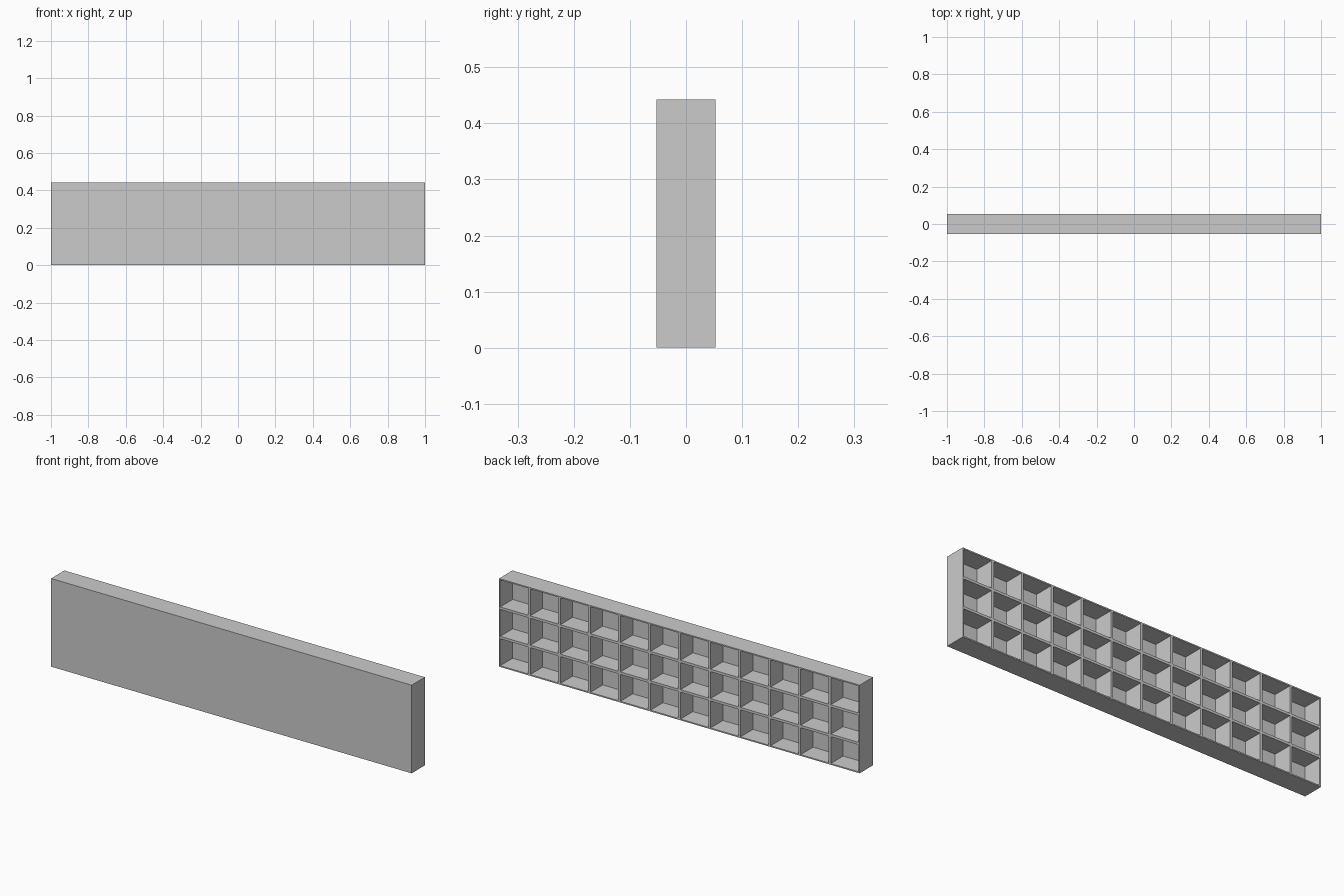
import bpy, bmesh
from mathutils import Matrix, Vector

if "Cube" in bpy.data.objects:
    bpy.data.objects.remove(bpy.data.objects["Cube"])

LENGTH, DEPTH, HEIGHT = 2.0, 0.105, 0.442
COLS, ROWS = 12, 3
HALF_RIB, POCKET = 0.009, 0.098

bm = bmesh.new()

# Rear face divided into cells
xs = [-LENGTH / 2 + LENGTH * i / COLS for i in range(COLS + 1)]
zs = [HEIGHT * j / ROWS for j in range(ROWS + 1)]
v = [[bm.verts.new((x, DEPTH / 2, z)) for z in zs] for x in xs]
cells = [bm.faces.new((v[i][j], v[i][j + 1], v[i + 1][j + 1], v[i + 1][j]))
         for i in range(COLS) for j in range(ROWS)]

# Outer rim pulled forward and closed by the plain front face
border = [e for e in bm.edges if e.is_boundary]
rim = bmesh.ops.extrude_edge_only(bm, edges=border)["geom"]
bmesh.ops.translate(bm, vec=(0, -DEPTH, 0),
                    verts=[g for g in rim if isinstance(g, bmesh.types.BMVert)])
bmesh.ops.holes_fill(bm, edges=[e for e in bm.edges if e.is_boundary], sides=0)

# Open pockets, leaving ribs between them
bmesh.ops.inset_individual(bm, faces=cells, thickness=HALF_RIB)
floors = bmesh.ops.extrude_discrete_faces(bm, faces=cells)["faces"]
for f in floors:
    bmesh.ops.translate(bm, verts=f.verts[:], vec=(0, -POCKET, 0))

bmesh.ops.recalc_face_normals(bm, faces=bm.faces[:])
mesh = bpy.data.meshes.new("ribbed_panel")
bm.to_mesh(mesh)
bm.free()
bpy.context.collection.objects.link(bpy.data.objects.new("ribbed_panel", mesh))
